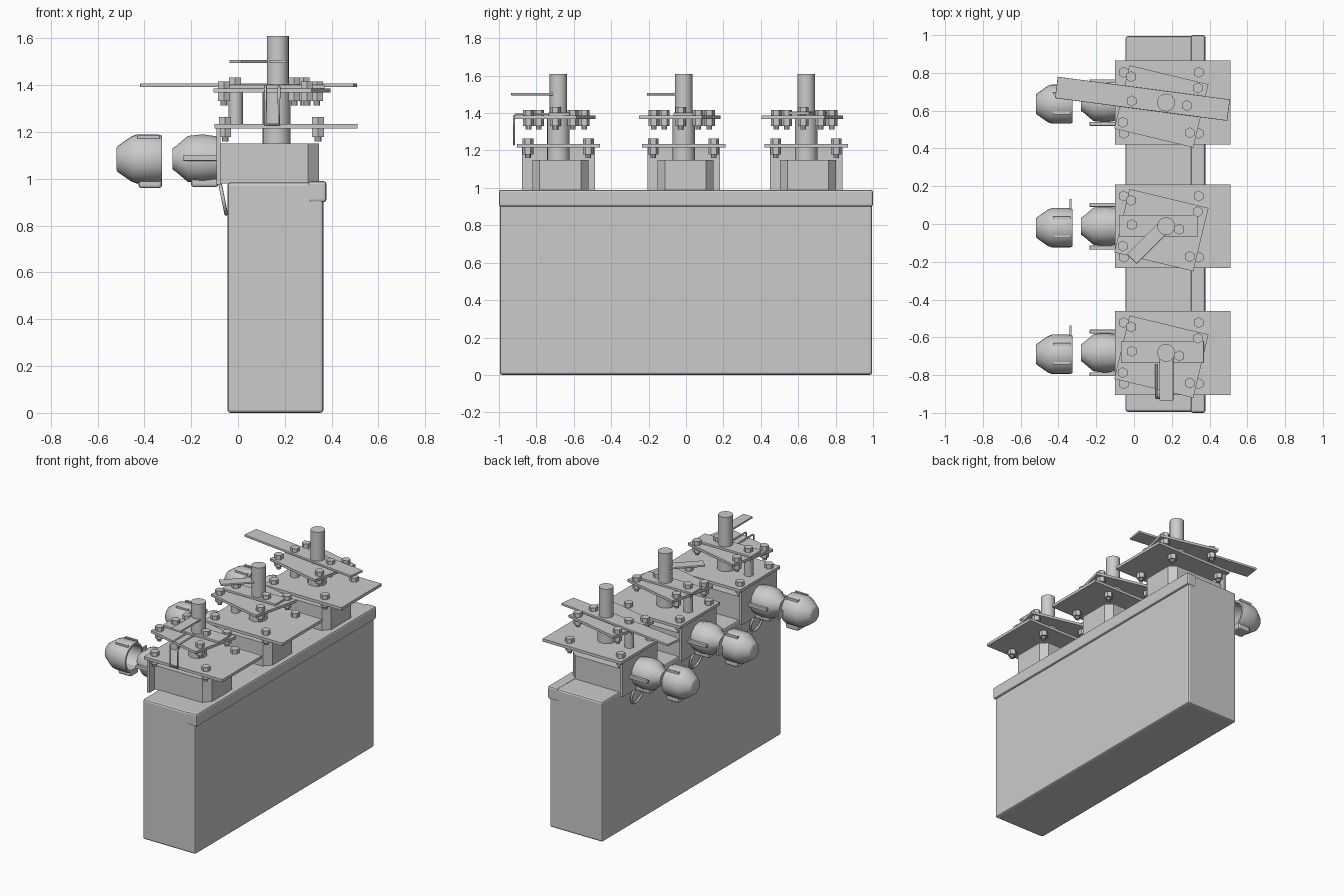
import bpy, bmesh, math
from mathutils import Matrix, Vector

if "Cube" in bpy.data.objects:
    bpy.data.objects.remove(bpy.data.objects["Cube"])


def finish(name, bm, smooth=False):
    bmesh.ops.recalc_face_normals(bm, faces=bm.faces)
    me = bpy.data.meshes.new(name)
    bm.to_mesh(me)
    bm.free()
    ob = bpy.data.objects.new(name, me)
    bpy.context.collection.objects.link(ob)
    if smooth:
        bpy.context.view_layer.objects.active = ob
        ob.select_set(True)
        bpy.ops.object.shade_smooth_by_angle(angle=math.radians(35))
        ob.select_set(False)
    return ob


def box(name, x, y, z, bevel=0, rot=0):
    """Box from (min, max) ranges, turned by rot degrees about its vertical axis."""
    c = Vector(((x[0] + x[1]) / 2, (y[0] + y[1]) / 2, (z[0] + z[1]) / 2))
    m = (Matrix.Translation(c) @ Matrix.Rotation(math.radians(rot), 4, 'Z')
         @ Matrix.Diagonal((x[1] - x[0], y[1] - y[0], z[1] - z[0], 1)))
    bm = bmesh.new()
    bmesh.ops.create_cube(bm, size=1, matrix=m)
    if bevel:
        bmesh.ops.bevel(bm, geom=bm.edges[:], offset=bevel, segments=2,
                        profile=0.5, affect='EDGES')
    return finish(name, bm)


def add_cyl(bm, x, y, z0, z1, r, n):
    bmesh.ops.create_cone(bm, cap_ends=True, segments=n, radius1=r, radius2=r,
                          depth=z1 - z0,
                          matrix=Matrix.Translation((x, y, (z0 + z1) / 2)))


def cyl(name, x, y, z0, z1, r, n=24):
    bm = bmesh.new()
    add_cyl(bm, x, y, z0, z1, r, n)
    return finish(name, bm, True)


def bolt(name, x, y, under, top, head=0.03):
    """Hex head above, nut and shank end below the plate."""
    bm = bmesh.new()
    add_cyl(bm, x, y, top, top + head, 0.029, 6)
    add_cyl(bm, x, y, under - 0.055, top, 0.015, 10)
    add_cyl(bm, x, y, under - 0.036, under, 0.029, 6)
    return finish(name, bm)


def lathe_x(name, profile, y, z, n):
    """Turn (x, radius) points about an axis along x; radius 0 closes the end."""
    bm = bmesh.new()
    rings = []
    for x, r in profile:
        if r == 0:
            rings.append([bm.verts.new((x, y, z))] * n)
        else:
            rings.append([bm.verts.new((x, y + r * math.cos(2 * math.pi * i / n),
                                        z + r * math.sin(2 * math.pi * i / n)))
                          for i in range(n)])
    for a, b in zip(rings, rings[1:]):
        for i in range(n):
            j = (i + 1) % n
            bm.faces.new(dict.fromkeys((a[i], a[j], b[j], b[i])))
    return finish(name, bm, True)


def prism(name, outline, z0, z1):
    bm = bmesh.new()
    f = bm.faces.new([bm.verts.new((x, y, z0)) for x, y in outline])
    r = bmesh.ops.extrude_face_region(bm, geom=[f])
    bmesh.ops.translate(bm, vec=(0, 0, z1 - z0),
                        verts=[v for v in r['geom'] if isinstance(v, bmesh.types.BMVert)])
    return finish(name, bm)


def wire(name, pts, r, cyclic=False):
    cu = bpy.data.curves.new(name, 'CURVE')
    cu.dimensions = '3D'
    cu.bevel_depth = r
    cu.bevel_resolution = 1
    cu.use_fill_caps = True
    sp = cu.splines.new('POLY')
    sp.points.add(len(pts) - 1)
    for p, co in zip(sp.points, pts):
        p.co = (*co, 1)
    sp.use_cyclic_u = cyclic
    ob = bpy.data.objects.new(name, cu)
    bpy.context.collection.objects.link(ob)
    return ob


# Tank with an overhanging lid edge on the +x side
box("tank", (-0.045, 0.365), (-0.995, 0.995), (0, 0.985), 0.013)
box("lid_edge", (0.3, 0.378), (-1, 1), (0.9, 0.99), 0.012)

for u, cy in enumerate((-0.682, -0.012, 0.643)):
    s = f"_{u + 1}"
    # Chamfered pedestal, back wall and base plate
    prism("pedestal" + s, [(-0.08, cy - 0.14), (0.30, cy - 0.14), (0.345, cy - 0.1),
                           (0.345, cy + 0.12), (0.30, cy + 0.16), (-0.08, cy + 0.16)],
          0.98, 1.15)
    box("back_wall" + s, (-0.092, -0.075), (cy - 0.195, cy + 0.195), (0.975, 1.22))
    box("base_plate" + s, (-0.1, 0.51), (cy - 0.222, cy + 0.222), (1.215, 1.235))
    for i, (bx, by) in enumerate([(-0.055, 0.16), (0.342, 0.16),
                                  (-0.055, -0.163), (0.342, -0.163)]):
        bolt(f"base_bolt{s}_{i}", bx, cy + by, 1.215, 1.235)

    # Shaft, collar and spacer post
    cyl("shaft" + s, 0.17, cy, 1.14, 1.61, 0.047)
    cyl("collar" + s, 0.165, cy, 1.14, 1.37, 0.06)
    cyl("spacer" + s, -0.01, cy, 1.235, 1.37, 0.031, 16)

    # Turned top plate with bolts
    box("top_plate" + s, (-0.07, 0.36), (cy - 0.193, cy + 0.152), (1.368, 1.386), rot=-13.5)
    for i, (bx, by) in enumerate([(-0.015, 0.137), (0.337, 0.077),
                                  (-0.06, -0.105), (0.295, -0.16)]):
        bolt(f"top_bolt{s}_{i}", bx, cy + by, 1.368, 1.386)

    # Contact bar (the last one is longer and turned)
    if u == 2:
        box("long_bar", (-0.415, 0.505), (0.606, 0.72), (1.392, 1.408), 0.003, rot=-7.5)
    else:
        x = (-0.07, 0.37) if u == 0 else (-0.08, 0.34)
        box("bar" + s, x, (cy - 0.055, cy + 0.06), (1.386, 1.402), 0.003)
    bolt("bar_bolt_a" + s, -0.013, cy + 0.008, 1.368, 1.403)
    bolt("bar_bolt_b" + s, 0.24 if u < 2 else 0.28, cy - 0.016, 1.368, 1.403)

    # Plug on the wall with side rods and a lower key
    cz = 1.085
    lathe_x("plug" + s, [(-0.28, 0), (-0.28, 0.045), (-0.265, 0.055), (-0.215, 0.098),
                         (-0.15, 0.105), (-0.08, 0.095), (-0.08, 0)], cy, cz, 12)
    box("plug_key" + s, (-0.2, -0.085), (cy - 0.045, cy + 0.045), (0.965, 1.03), 0.01)
    for d in (-1, 1):
        yy = cy + d * 0.113
        box(f"plug_rod{s}_{d}", (-0.235, -0.085), (yy - 0.01, yy + 0.01), (1.077, 1.1), 0.003)

    # Loose hollow cap facing the plug
    lathe_x("cap" + s, [(-0.52, 0), (-0.52, 0.045), (-0.515, 0.055), (-0.455, 0.097),
                        (-0.435, 0.104), (-0.34, 0.104), (-0.325, 0.099), (-0.325, 0.085),
                        (-0.43, 0.085), (-0.5, 0.04), (-0.5, 0)], cy - 0.008, cz, 24)
    box("cap_key" + s, (-0.425, -0.325), (cy - 0.045, cy + 0.045), (0.96, 1.008), 0.012)
    if u < 2:
        box("cap_tab" + s, (-0.342, -0.33), (cy + 0.08, cy + 0.145), (1.06, 1.11))
    for d in (-1, 1):
        box(f"cap_rib{s}_{d}", (-0.43, -0.335), (cy + d * 0.05 - 0.013, cy + d * 0.05 + 0.002),
            (1.165, 1.185))

    # Lifting ring leaning on the tank
    ring = []
    for i in range(24):
        a = 2 * math.pi * i / 24
        h = 0.062 * math.sin(a)
        ring.append((-0.063 - 0.2 * h, cy - 0.01 + 0.062 * math.cos(a), 0.912 + h))
    wire("ring" + s, ring, 0.008, True)

# Hand levers on the first two shafts
box("lever_1", (0.135, 0.208), (-0.935, -0.69), (1.495, 1.508), 0.003)
box("lever_2", (-0.05, 0.215), (-0.128, -0.055), (1.495, 1.508), 0.003, rot=45)

# Hanging wire loop on the first unit
wire("wire_loop", [(0.118, -0.74, 1.394), (0.118, -0.91, 1.394), (0.118, -0.92, 1.385),
                   (0.118, -0.92, 1.232), (0.175, -0.92, 1.232), (0.175, -0.92, 1.385),
                   (0.175, -0.91, 1.394), (0.175, -0.74, 1.394)], 0.006)
